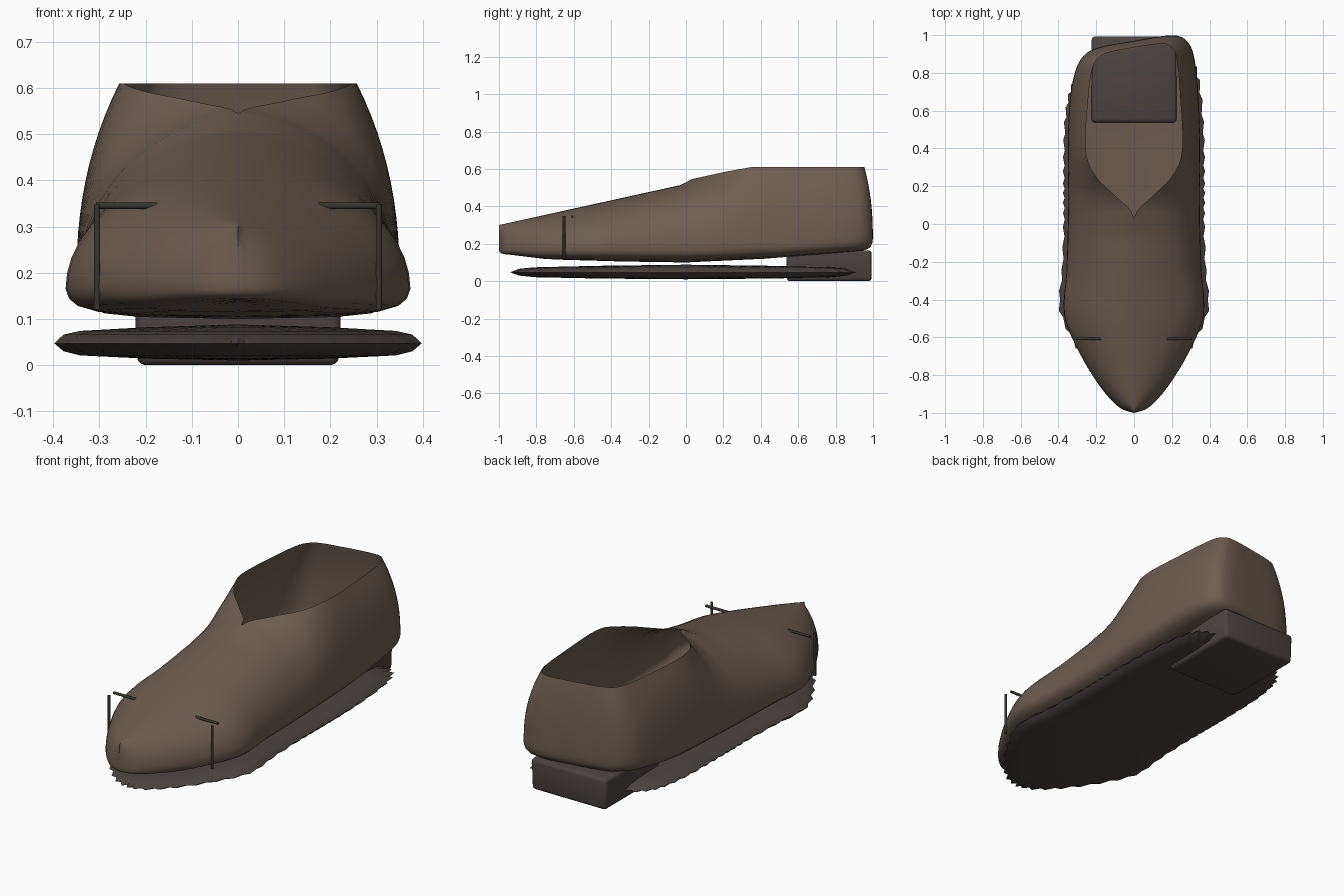
import bpy, bmesh, math
from mathutils import Vector

if "Cube" in bpy.data.objects:
    bpy.data.objects.remove(bpy.data.objects["Cube"])


def material(name, col):
    m = bpy.data.materials.new(name)
    m.diffuse_color = (*col, 1)
    m.use_nodes = True
    m.node_tree.nodes["Principled BSDF"].inputs["Base Color"].default_value = m.diffuse_color
    return m


BROWN = material("brown_leather", (0.15, 0.11, 0.085))
DARK = material("dark_sole", (0.07, 0.056, 0.052))
PIN = material("dark_trim", (0.04, 0.036, 0.03))


def interp(table, v):
    for (a, fa), (b, fb) in zip(table, table[1:]):
        if v <= b:
            return fa + (fb - fa) * max(0, (v - a) / (b - a))
    return table[-1][1]


# Half plan of the shoe: outline x, y and matching ridge / rim x, y
PLAN = [(0, -1, 0, -1), (.08, -.97, 0, -.94), (.18, -.86, 0, -.84), (.29, -.68, 0, -.68),
        (.37, -.48, 0, -.48), (.358, -.25, 0, -.25), (.35, 0, 0, .03), (.35, .14, .09, .14),
        (.35, .25, .2, .25), (.35, .4, .255, .39), (.345, .6, .245, .65), (.325, .8, .225, .84),
        (.285, .915, .195, .905), (.2, .965, .14, .93), (0, .97, 0, .935)]
RIDGE = [(-1, .30), (0, .52), (.03, .545), (.2, .583), (.35, .61), (1, .61)]
UNDER = [(-1, .14), (-.8, .115), (-.4, .105), (0, .10), (.5, .12), (.9, .15), (1, .16)]
WIDEST = [(-1, .165), (0, .165), (.5, .185), (1, .23)]


def half_columns(steps=4):
    pts = [Vector(p) for p in PLAN]
    out = []
    for i in range(len(pts) - 1):
        a, b = pts[max(i - 1, 0)], pts[i]
        c, d = pts[i + 1], pts[min(i + 2, len(pts) - 1)]
        for s in range(steps):
            t = s / steps
            v = .5 * (2 * b + (c - a) * t + (2 * a - 5 * b + 4 * c - d) * t * t
                      + (3 * b - a - 3 * c + d) * t ** 3)
            v[0], v[2] = max(0, v[0]), max(0, v[2])
            v[1] = max(-1, v[1])
            if i < 6:
                v[2] = 0
            out.append(v)
    return out + [pts[-1]]


def columns():
    half = half_columns()
    return half + [Vector((-v[0], v[1], -v[2], v[3])) for v in half[-2:0:-1]]


def shear(x, y):
    # the back of the shoe is slanted
    k = min(1, max(0, (y - .55) / .3))
    return y + .17 * x * k


def loft(name, cols, mat):
    bm = bmesh.new()
    grid = [[bm.verts.new(p) for p in c] for c in cols]
    n = len(grid)
    for i in range(n):
        a, b = grid[i], grid[(i + 1) % n]
        for j in range(len(a) - 1):
            bm.faces.new((a[j], b[j], b[j + 1], a[j + 1]))
    bmesh.ops.remove_doubles(bm, verts=bm.verts, dist=.0008)
    bmesh.ops.recalc_face_normals(bm, faces=bm.faces)
    return finish(name, bm, mat)


def finish(name, bm, mat, angle=50):
    me = bpy.data.meshes.new(name)
    bm.to_mesh(me)
    bm.free()
    me.materials.append(mat)
    ob = bpy.data.objects.new(name, me)
    bpy.context.collection.objects.link(ob)
    bpy.ops.object.select_all(action='DESELECT')
    ob.select_set(True)
    bpy.context.view_layer.objects.active = ob
    bpy.ops.object.shade_smooth_by_angle(angle=math.radians(angle))
    return ob


# Upper: rounded underside, then a domed vamp that opens into the ankle rim
cols = []
for px, py, tx, ty in columns():
    zb, z0, zt = interp(UNDER, py), interp(WIDEST, py), interp(RIDGE, ty)
    col = []
    for h, v in [(0, 0), (.6, .06), (.82, .18), (.93, .38), (.98, .65)]:
        x, y = px * h, py * (.85 + .15 * h)
        col.append((x, shear(x, y), zb + (z0 - zb) * v))
    wall = min(1, max(0, (ty + .05) / .4))      # 0 = dome, 1 = upright wall
    for k in range(13):
        s = k / 12
        a = s * math.pi / 2
        off = (1 - math.cos(a)) * (1 - wall) + s ** 2.3 * wall
        up = math.sin(a) * (1 - wall) + s * wall
        x, y = px + (tx - px) * off, py + (ty - py) * off
        col.append((x, shear(x, y), z0 + (zt - z0) * up))
    cols.append(col)
loft("upper", cols, BROWN)

# Sole: thin lens with a scalloped edge
cols = []
LENS = [(0, .088), (.5, .082), (.86, .074), (.95, .066), (1, .047),
        (.95, .03), (.86, .021), (.5, .014), (0, .010)]
for i, (px, py, tx, ty) in enumerate(columns()):
    k = 1 if i % 2 == 0 else .975
    x, y = px * 1.075 * k, py * .925 * (k if i else 1)
    y = shear(x, y) - .015
    cols.append([(x * h, y * h, z) for h, z in LENS])
loft("sole", cols, DARK)

# Heel block
bm = bmesh.new()
bmesh.ops.create_cube(bm, size=1)
bmesh.ops.scale(bm, vec=(.45, .455, .165), verts=bm.verts)
bmesh.ops.translate(bm, vec=(0, .765, .0825), verts=bm.verts)
for v in bm.verts:
    if v.co.z < .05:
        v.co.x *= .97
bmesh.ops.bevel(bm, geom=bm.edges[:], offset=.018, segments=3, profile=.5, affect='EDGES')
finish("heel", bm, DARK, 30)


# Thin trim pins on both sides of the toe
def pin(name, a, b, r=.007):
    a, b = Vector(a), Vector(b)
    bm = bmesh.new()
    bmesh.ops.create_cone(bm, cap_ends=True, segments=10, radius1=r, radius2=r, depth=(b - a).length)
    bm.transform((b - a).to_track_quat('Z', 'Y').to_matrix().to_4x4())
    bmesh.ops.translate(bm, vec=(a + b) / 2, verts=bm.verts)
    finish(name, bm, PIN)


for side, s in (("left", -1), ("right", 1)):
    pin(side + "_upright_pin", (s * .305, -.652, .12), (s * .305, -.652, .348))
    pin(side + "_cross_pin", (s * .308, -.608, .345), (s * .158, -.608, .345))
